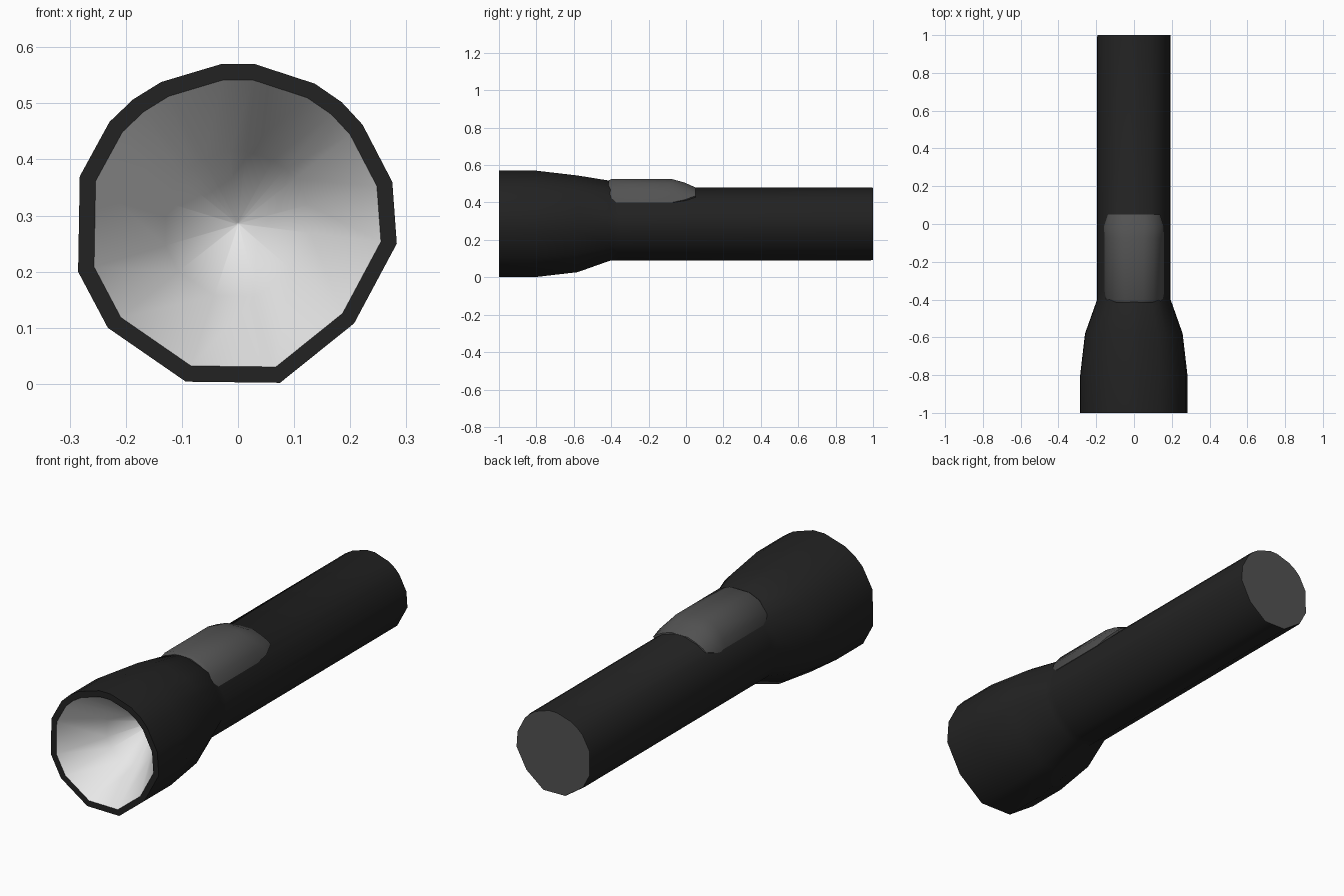
import bpy, math

if "Cube" in bpy.data.objects:
    bpy.data.objects.remove(bpy.data.objects["Cube"])

CZ = 0.285  # height of the torch axis

def material(name, v):
    m = bpy.data.materials.new(name)
    m.diffuse_color = (v, v, v, 1)
    m.use_nodes = True
    m.node_tree.nodes["Principled BSDF"].inputs["Base Color"].default_value = m.diffuse_color
    return m

black = material("black casing", 0.016)
grey = material("dark grey rubber", 0.085)
silver = material("pale reflector", 0.8)

# Irregular hand-cut outline of the head, clockwise from the front
OUTLINE = [(0.03, 0.57), (0.137, 0.535), (0.185, 0.502), (0.222, 0.462),
           (0.275, 0.36), (0.283, 0.25), (0.207, 0.108), (0.075, 0.002),
           (-0.093, 0.004), (-0.232, 0.10), (-0.285, 0.20), (-0.282, 0.37),
           (-0.229, 0.467), (-0.187, 0.507), (-0.137, 0.538), (-0.03, 0.57)]

def ring(y, s, lift=0.0):
    """Outline scaled about the axis; lift raises the crown under the switch."""
    pts = []
    for x, z in OUTLINE:
        up = lift if z > 0.5 else lift * 0.5 if z > 0.45 else 0
        pts.append((x * s, y, CZ + (z - CZ) * s + up))
    return pts

def loft(name, rings, mat, cap_start=False, cap_end=False, angle=50):
    n = len(rings[0])
    verts = [p for r in rings for p in r]
    faces = []
    for k in range(len(rings) - 1):
        for i in range(n):
            j = (i + 1) % n
            faces.append((k * n + i, k * n + j, (k + 1) * n + j, (k + 1) * n + i))
    if cap_start:
        faces.append(tuple(reversed(range(n))))
    if cap_end:
        faces.append(tuple(range((len(rings) - 1) * n, len(rings) * n)))
    me = bpy.data.meshes.new(name)
    me.from_pydata(verts, [], faces)
    me.materials.append(mat)
    ob = bpy.data.objects.new(name, me)
    bpy.context.collection.objects.link(ob)
    bpy.ops.object.select_all(action='DESELECT')
    ob.select_set(True)
    bpy.context.view_layer.objects.active = ob
    bpy.ops.object.shade_smooth_by_angle(angle=math.radians(angle))
    return ob

# Casing: front rim, flared head and long handle
loft("casing", [ring(-1, 0.9), ring(-1, 1), ring(-0.8, 1), ring(-0.58, 0.91),
                ring(-0.4, 0.685, 0.035), ring(-0.36, 0.685),
                ring(0.99, 0.685), ring(1, 0.678)], black)

# End cap: flat grey disc closing the handle
loft("end_cap", [ring(0.992, 0.678), ring(1, 0.678)], grey, cap_end=True)

# Reflector: deep cone inside the head
loft("reflector", [ring(-0.6, 0.01), ring(-0.8, 0.455), ring(-1, 0.9)], silver,
     cap_end=False, cap_start=True, angle=80)

# Switch: saddle-shaped pad hugging the top of the handle
HALF = [(0.05, 0.525), (0.105, 0.502), (0.145, 0.45), (0.158, 0.40), (0.10, 0.38)]
TAIL = [(0.045, 0.481), (0.085, 0.467), (0.125, 0.447), (0.138, 0.435), (0.10, 0.39)]

def saddle(y, half, inset=0.0):
    right = [(x - inset, y, z - inset) for x, z in half]
    left = [(-x, y, z) for x, y, z in reversed(right)]
    return right + left

mid = [(a[0] * 0.6 + b[0] * 0.4 + 0.008, a[1] * 0.6 + b[1] * 0.4)
       for a, b in zip(HALF, TAIL)]
loft("switch", [saddle(-0.415, HALF, 0.008), saddle(-0.4, HALF), saddle(-0.075, HALF),
                saddle(-0.01, mid), saddle(0.05, TAIL)],
     grey, cap_start=True, cap_end=True)
